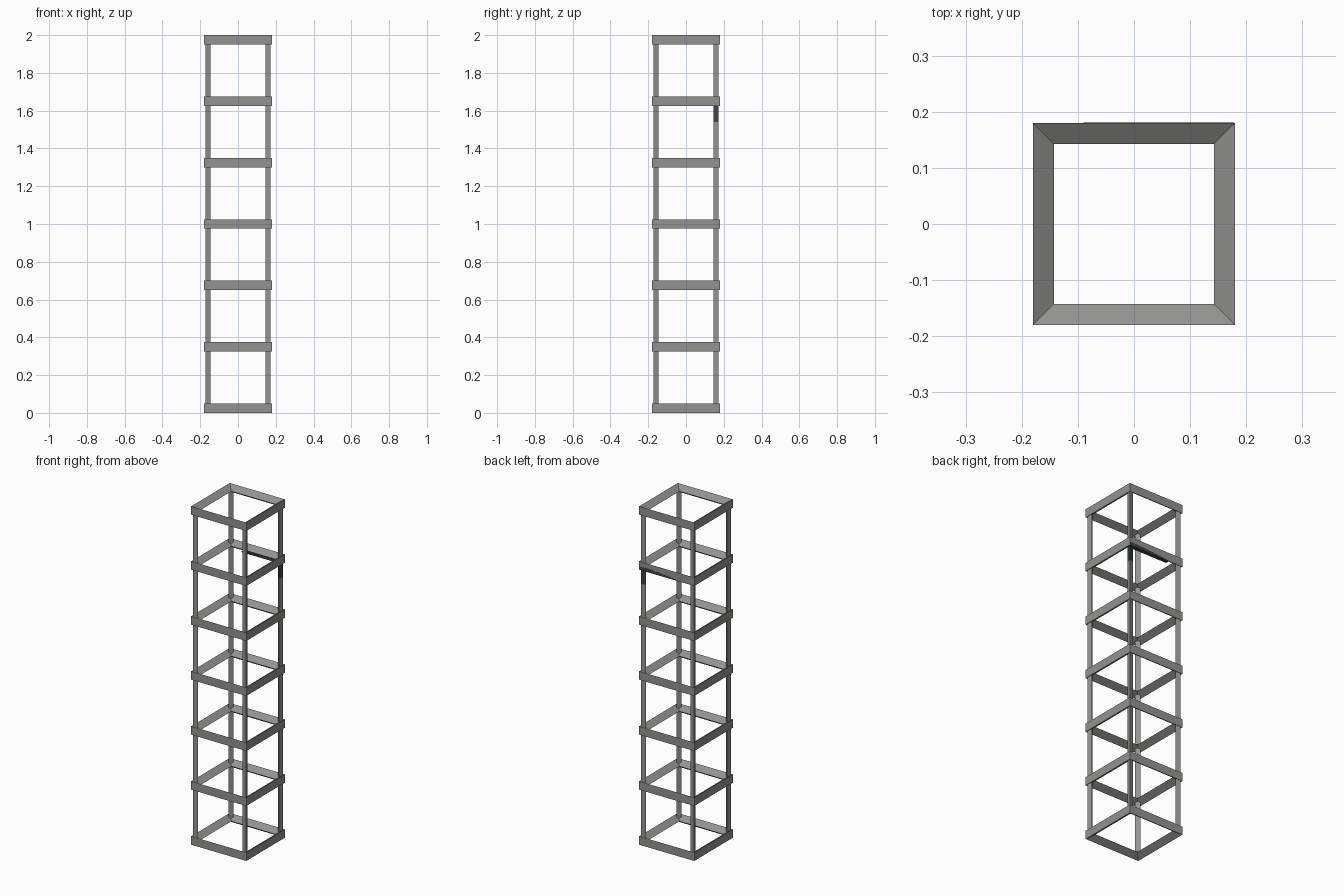
import bpy, bmesh, math

if "Cube" in bpy.data.objects:
    bpy.data.objects.remove(bpy.data.objects["Cube"])

R_OUT, R_IN = 0.18, 0.143      # ring outer face and inner edge
H, STEP = 0.05, 0.325          # ring height and spacing


def material(name, col):
    m = bpy.data.materials.new(name)
    m.diffuse_color = (*col, 1)
    m.use_nodes = True
    m.node_tree.nodes["Principled BSDF"].inputs["Base Color"].default_value = m.diffuse_color
    return m


grey = material("steel_grey", (0.29, 0.29, 0.28))
dark = material("dark_slate", (0.045, 0.06, 0.06))


def make_object(name, bm, mat):
    bmesh.ops.recalc_face_normals(bm, faces=bm.faces)
    me = bpy.data.meshes.new(name)
    bm.to_mesh(me)
    bm.free()
    me.materials.append(mat)
    ob = bpy.data.objects.new(name, me)
    bpy.context.collection.objects.link(ob)
    return ob


def ring(name, z):
    # square ring with a triangular section, flat side outward
    bm = bmesh.new()
    loops = []
    for r, h in ((R_OUT, z), (R_OUT, z + H), (R_IN, z + H / 2)):
        loops.append([bm.verts.new((sx * r, sy * r, h))
                      for sx, sy in ((-1, -1), (1, -1), (1, 1), (-1, 1))])
    for k in range(3):
        a, b = loops[k], loops[(k + 1) % 3]
        for i in range(4):
            j = (i + 1) % 4
            bm.faces.new((a[i], a[j], b[j], b[i]))
    return make_object(name, bm, grey)


def prism(name, bottom, offset, mat):
    # closed prism swept from a list of points
    bm = bmesh.new()
    a = [bm.verts.new(p) for p in bottom]
    b = [bm.verts.new([p[i] + offset[i] for i in range(3)]) for p in bottom]
    n = len(a)
    bm.faces.new(a)
    bm.faces.new(b)
    for i in range(n):
        j = (i + 1) % n
        bm.faces.new((a[i], a[j], b[j], b[i]))
    return make_object(name, bm, mat)


def post(name, sx, sy, z0, z1, mat, grow=0.0):
    # three-sided post with one edge pointing out of the corner
    c, s = 0.1613, 0.0162 + grow
    pts = []
    for k in range(3):
        t = math.radians(45 + 120 * k)
        pts.append((sx * (c + s * math.cos(t)), sy * (c + s * math.sin(t)), z0))
    return prism(name, pts, (0, 0, z1 - z0), mat)


# seven rings
for i in range(7):
    ring(f"ring_{i + 1}", i * STEP)

# four corner posts
for label, sx, sy in (("front_left", -1, -1), ("front_right", 1, -1),
                      ("back_right", 1, 1), ("back_left", -1, 1)):
    post(f"{label}_post", sx, sy, 0.02, 1.98, grey)

# dark patch: sleeve on the back right post and a curved strip along the ring
post("dark_post_sleeve", 1, 1, 1.54, 1.64, dark, 0.0008)
zb = 5 * STEP
x0, x1, n = -0.09, 0.178, 10
profile = [(x0, 0.155, zb + 0.001), (x1, 0.155, zb + 0.001)]
for k in range(n):
    t = k / n
    x = x1 + (x0 - x1) * t
    profile.append((x, 0.155, zb + 0.002 + 0.018 * math.cos(t * math.pi / 2)))
prism("dark_curved_strip", profile, (0, 0.0257, 0), dark)
